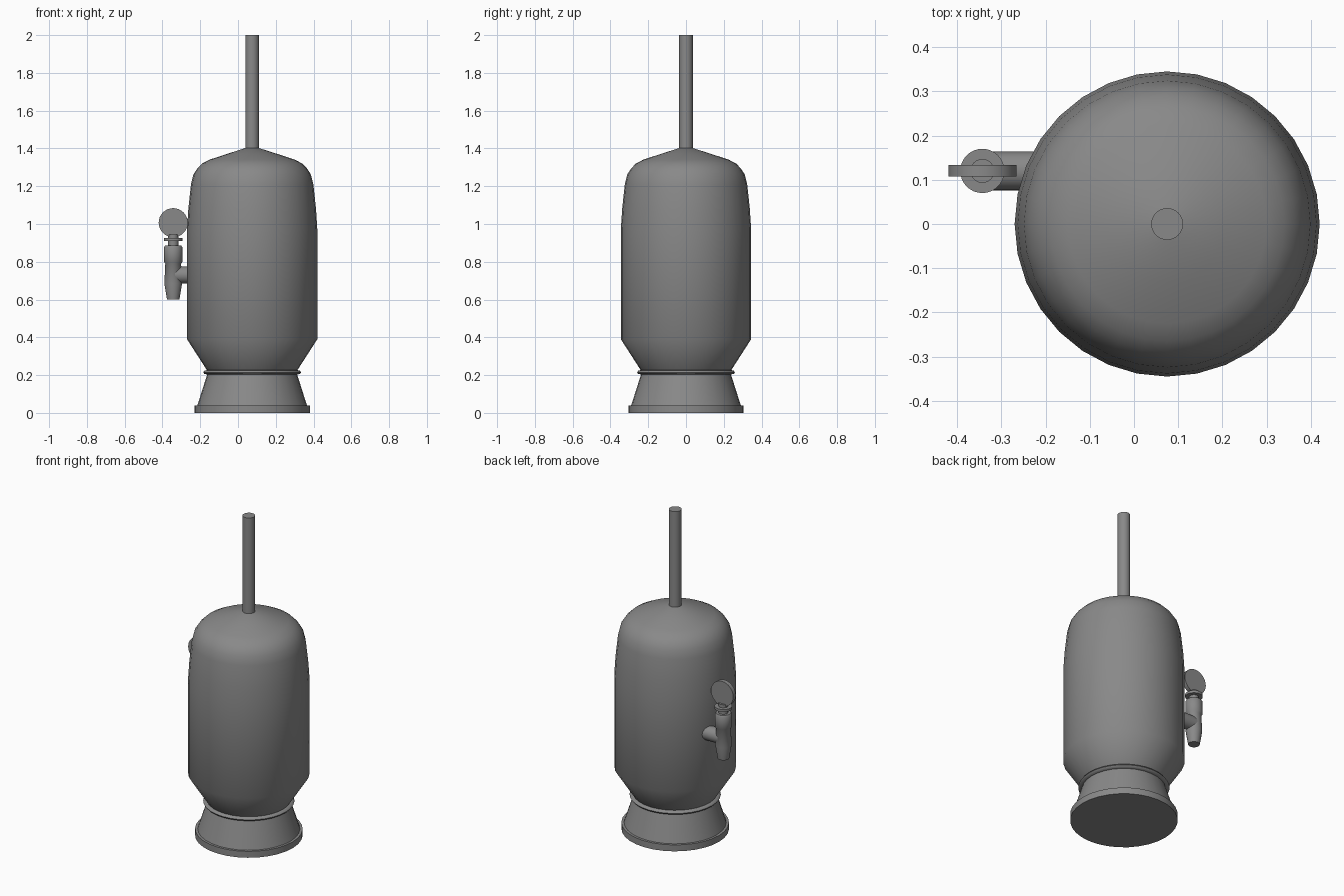
import bpy
from math import cos, sin, pi, radians
from mathutils import Matrix

if "Cube" in bpy.data.objects:
    bpy.data.objects.remove(bpy.data.objects["Cube"], do_unlink=True)

grey = bpy.data.materials.new("mid_grey")
grey.use_nodes = True
grey.diffuse_color = (0.25, 0.25, 0.25, 1)
grey.node_tree.nodes["Principled BSDF"].inputs["Base Color"].default_value = grey.diffuse_color


def lathe(name, profile, centre, sides=32, axis="Z", angle=25):
    """Spin a (radius, height) profile into a closed, capped solid."""
    verts = [(r * cos(2 * pi * i / sides), r * sin(2 * pi * i / sides), h)
             for r, h in profile for i in range(sides)]
    rows = len(profile)
    faces = [(k * sides + i, k * sides + (i + 1) % sides,
              (k + 1) * sides + (i + 1) % sides, (k + 1) * sides + i)
             for k in range(rows - 1) for i in range(sides)]
    faces.append(tuple(reversed(range(sides))))
    faces.append(tuple(range((rows - 1) * sides, rows * sides)))
    mesh = bpy.data.meshes.new(name)
    mesh.from_pydata(verts, [], faces)
    if axis == "X":
        mesh.transform(Matrix.Rotation(pi / 2, 4, "Y"))
    elif axis == "Y":
        mesh.transform(Matrix.Rotation(-pi / 2, 4, "X"))
    mesh.materials.append(grey)
    obj = bpy.data.objects.new(name, mesh)
    obj.location = centre
    bpy.context.collection.objects.link(obj)
    bpy.ops.object.select_all(action="DESELECT")
    obj.select_set(True)
    bpy.context.view_layer.objects.active = obj
    bpy.ops.object.shade_smooth_by_angle(angle=radians(angle))
    return obj


AXIS = (0.075, 0, 0)
TAP_X, TAP_Y = -0.343, 0.12

# Flared foot with a flat rim
lathe("foot", [(0.305, 0), (0.305, 0.04), (0.29, 0.04), (0.237, 0.207)], AXIS)

# Thin ring between foot and tank
lathe("neck_ring", [(0.235, 0.203), (0.253, 0.206), (0.259, 0.215),
                    (0.253, 0.224), (0.235, 0.227)], AXIS, angle=60)

# Tank: tapered bottom, straight wall, domed shoulder
lathe("tank", [(0.23, 0.215), (0.24, 0.227), (0.345, 0.39), (0.345, 0.97),
               (0.338, 1.08), (0.324, 1.21), (0.311, 1.262), (0.29, 1.295),
               (0.265, 1.32), (0.225, 1.341), (0.13, 1.372), (0.03, 1.404)],
      AXIS, angle=40)

# Pipe rising from the dome
lathe("top_pipe", [(0.036, 1.39), (0.036, 2.0)], AXIS)

# Tap: inlet, body with tapered nozzle, collar and round handle
lathe("tap_inlet", [(0.044, 0), (0.044, 0.14)], (TAP_X, TAP_Y, 0.73), axis="X")
lathe("tap_body", [(0.033, 0.6), (0.047, 0.685), (0.042, 0.79),
                   (0.049, 0.8), (0.049, 0.876), (0.043, 0.885)],
      (TAP_X, TAP_Y, 0), angle=40)
lathe("tap_neck", [(0.027, 0.88), (0.027, 0.945)], (TAP_X, TAP_Y, 0))
lathe("tap_collar", [(0.05, 0.91), (0.05, 0.926)], (TAP_X, TAP_Y, 0))
lathe("tap_handle", [(0.077, -0.013), (0.077, 0.013)], (TAP_X, TAP_Y, 1.007), axis="Y")
